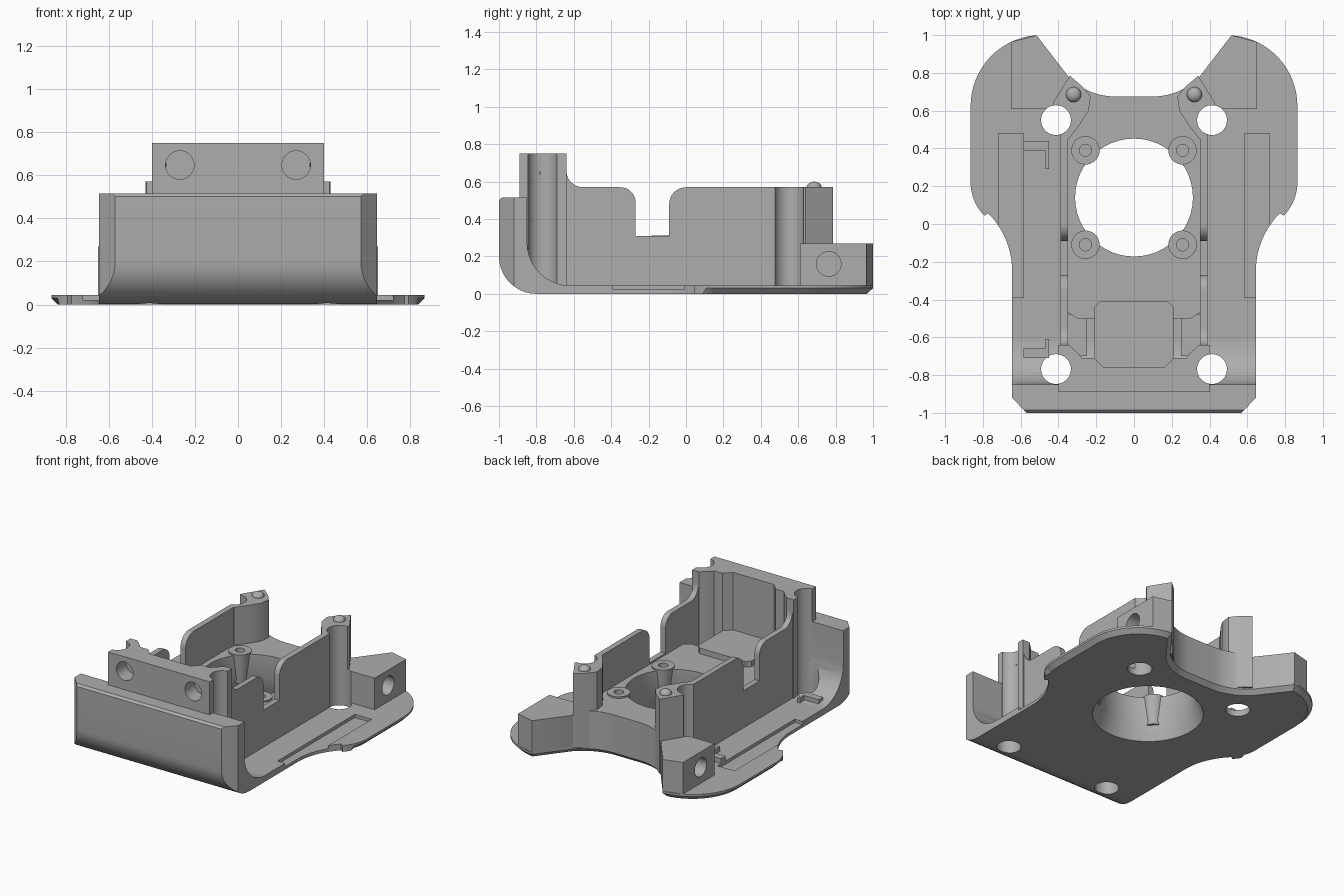
import bpy, bmesh, math
from mathutils import Vector

cube = bpy.data.objects.get("Cube")
if cube:
    bpy.data.objects.remove(cube, do_unlink=True)

grey = bpy.data.materials.new("plain grey")
grey.use_nodes = True
COLOUR = (0.42, 0.42, 0.42, 1)
grey.diffuse_color = COLOUR
grey.node_tree.nodes["Principled BSDF"].inputs["Base Color"].default_value = COLOUR
parts, cutters = [], []


def arc(cx, cy, r, a0, a1, n=10):
    angles = [math.radians(a0 + (a1 - a0) * i / n) for i in range(n + 1)]
    return [(cx + r * math.cos(a), cy + r * math.sin(a)) for a in angles]


def both(half):
    """Close a right-hand half outline with its mirror image."""
    return half + [(-x, y) for x, y in reversed(half)]


def flip(points, s):
    return [(s * x, y) for x, y in points]


def finish(name, bm, cutter):
    bmesh.ops.recalc_face_normals(bm, faces=bm.faces)
    mesh = bpy.data.meshes.new(name)
    bm.to_mesh(mesh)
    bm.free()
    mesh.materials.append(grey)
    ob = bpy.data.objects.new(name, mesh)
    bpy.context.collection.objects.link(ob)
    ob.hide_render = cutter
    (cutters if cutter else parts).append(ob)
    return ob


def prism(name, outline, lo, hi, axis="z", cutter=False, chamfer=0):
    """Extrude an outline: (x, y) along z, (y, z) along x, or (x, z) along y."""
    place = {"z": lambda a, b, c: (a, b, c),
             "x": lambda a, b, c: (c, a, b),
             "y": lambda a, b, c: (a, c, b)}[axis]
    bm = bmesh.new()
    low = [bm.verts.new(place(a, b, lo)) for a, b in outline]
    high = [bm.verts.new(place(a, b, hi)) for a, b in outline]
    base = bm.faces.new(low)
    bm.faces.new(high)
    for i in range(len(low)):
        j = (i + 1) % len(low)
        bm.faces.new((low[i], low[j], high[j], high[i]))
    if chamfer:
        bmesh.ops.recalc_face_normals(bm, faces=bm.faces)
        rim = [e for e in base.edges if sum(v.co.y for v in e.verts) > 0.2]
        bmesh.ops.bevel(bm, geom=rim, offset=chamfer, segments=1, affect="EDGES")
    return finish(name, bm, cutter)


def cone(name, x, y, lo, hi, r1, r2, cutter=False):
    bm = bmesh.new()
    bmesh.ops.create_cone(bm, cap_ends=True, segments=48, radius1=r1, radius2=r2,
                          depth=hi - lo)
    bmesh.ops.translate(bm, verts=bm.verts, vec=Vector((x, y, (lo + hi) / 2)))
    return finish(name, bm, cutter)


def rect(x0, y0, x1, y1):
    return [(x0, y0), (x1, y0), (x1, y1), (x0, y1)]


def circle(cx, cy, r):
    return arc(cx, cy, r, 0, 350, 35)


def carve(ob, tools, operation="DIFFERENCE"):
    for tool in tools:
        mod = ob.modifiers.new("cut", "BOOLEAN")
        mod.operation, mod.solver, mod.object = operation, "EXACT", tool
    graph = bpy.context.evaluated_depsgraph_get()
    mesh = bpy.data.meshes.new_from_object(ob.evaluated_get(graph))
    ob.modifiers.clear()
    ob.data = mesh


# Base plate with wide rounded ears and a concave back edge
back_arc = arc(0.1, 1.02, 0.345, -45, -90)
half = ([(0.645, -0.7)] + arc(1.08, -0.25, 0.435, 180, 135)
        + arc(0.615, 0.22, 0.25, -45, 0) + arc(0.49, 0.625, 0.375, 0, 86, 16) + back_arc)
plate = prism("base_plate", both(half), 0, 0.045, chamfer=0.03)

# Upturned front wall with chamfered corners
profile = ([(-0.85, 0.515), (-0.985, 0.515), (-1, 0.5)] + arc(-0.8, 0.2, 0.2, 180, 270)
           + [(-0.62, 0)] + arc(-0.62, 0.275, 0.23, 270, 180))
front_wall = prism("front_wall", profile, -0.8, 0.8, "x")
limit = prism("front_limit", both([(0.56, -1.01), (0.645, -0.92), (0.645, -0.5)]),
              -0.1, 1, cutter=True)
carve(front_wall, [limit], "INTERSECT")
# Join the wall's flat foot to the plate
foot = prism("front_foot", rect(-0.645, -0.72, 0.645, -0.6), 0, 0.045)

# Raised floor around the fan opening
floor = prism("fan_floor", both([(0.3, -0.5), (0.36, -0.46), (0.38, -0.4), (0.38, 0.6)]
                                + back_arc), 0.04, 0.3)

# Front mounting block, and the raised pad that sits in its recess
block = prism("front_block", rect(-0.4, -0.89, 0.4, -0.71), 0.04, 0.75)
pad_shape = both([(0.16, -0.76), (0.21, -0.71), (0.21, -0.44), (0.18, -0.41)])
pad = prism("raised_pad", pad_shape, 0.02, 0.34)

# Side walls with a stepped top and a notch
wall_shape = ([(-0.71, 0.04), (-0.71, 0.75), (-0.64, 0.75)]
              + arc(-0.55, 0.66, 0.09, 180, 270) + arc(-0.35, 0.49, 0.08, 90, 0)
              + [(-0.27, 0.31), (-0.09, 0.31)] + arc(0, 0.48, 0.09, 180, 90)
              + [(0.5, 0.57), (0.5, 0.04)])
pillar_shape = [(0.34, 0.785), (0.43, 0.64), (0.39, 0.55), (0.39, 0.45), (0.345, 0.45),
                (0.285, 0.53), (0.24, 0.6), (0.23, 0.675), (0.27, 0.725)]
ear_shape = [(0.3, 0.61), (0.65, 0.61), (0.65, 0.964), (0.516, 0.999), (0.344, 0.776)]
post_shape = [(0.4, -0.72), (0.4, -0.64), (0.345, -0.64), (0.29, -0.69), (0.27, -0.72)]

walls, pillars, ears, posts, bosses = [], [], [], [], []
for s, side in ((1, "left"), (-1, "right")):
    walls.append(prism(side + "_wall", wall_shape, s * 0.35, s * 0.39, "x"))
    pillars.append(prism(side + "_back_pillar", flip(pillar_shape, s), 0.04, 0.57))
    ears.append(prism(side + "_ear_block", flip(ear_shape, s), 0.04, 0.27))
    posts.append(prism(side + "_front_post", flip(post_shape, s), 0.04, 0.75))
    # Low ledge beside the pad
    prism(side + "_ledge", flip(rect(0.25, -0.7, 0.37, -0.48), s), 0.04, 0.12)
    # Domed locating pin
    bm = bmesh.new()
    bmesh.ops.create_uvsphere(bm, u_segments=24, v_segments=12, radius=0.04)
    bmesh.ops.scale(bm, verts=bm.verts, vec=Vector((1, 1, 0.75)))
    bmesh.ops.translate(bm, verts=bm.verts, vec=Vector((s * 0.32, 0.685, 0.57)))
    finish(side + "_locating_pin", bm, False)
    # Screw bosses around the fan opening
    for y in (-0.11, 0.39):
        bosses.append(cone(side + "_screw_boss", s * 0.257, y, 0.1, 0.312, 0.055, 0.075))

# Small L-shaped hooks on one side of the plate
for y, d in ((0.42, 1), (-0.68, -1)):
    prism("hook_bar", rect(-0.585, y - 0.03, -0.45, y + 0.02), 0.04, 0.08)
    prism("hook_tip", rect(-0.47, y - d * 0.03, -0.45, y - d * 0.03 + 0.1 * -d * d * d), 0.04, 0.08) \
        if d > 0 else prism("hook_tip", rect(-0.47, y, -0.45, y + 0.07), 0.04, 0.08)

# Cutters
bolts = [prism("bolt_cutter", circle(s * 0.413, y, 0.079), -0.2, 1.2, cutter=True)
         for s in (1, -1) for y in (0.55, -0.768)]
funnel = cone("funnel_cutter", 0, 0.14, -0.01, 0.13, 0.362, 0.312, True)
bore = cone("bore_cutter", 0, 0.14, 0.1, 0.5, 0.312, 0.312, True)
recess = prism("recess_cutter", pad_shape, 0.02, 1, cutter=True)
grooves = [prism("groove_cutter", flip(rect(0.585, -0.39, 0.718, 0.48), s), 0.022, 0.2,
                 cutter=True) for s in (1, -1)]
front_holes = [prism("front_hole_cutter", circle(s * 0.27, 0.647, 0.066), -1, -0.78, "y",
                     cutter=True) for s in (1, -1)]
ear_holes = [prism("ear_hole_cutter", circle(0.763, 0.16, 0.066), s * 0.54, s * 0.8, "x",
                   cutter=True) for s in (1, -1)]
screws = [cone("screw_cutter", s * 0.257, y, 0.17, 0.5, 0.032, 0.032, True)
          for s in (1, -1) for y in (-0.11, 0.39)]

carve(plate, bolts + grooves + [funnel])
carve(front_wall, bolts)
carve(foot, bolts)
carve(floor, bolts + [funnel, bore] + screws)
carve(block, bolts + front_holes + [recess])
for i in range(2):
    for ob in (walls[i], pillars[i], posts[i]):
        carve(ob, bolts)
    carve(ears[i], bolts + [ear_holes[i]])
for ob in bosses:
    carve(ob, screws)
for ob in cutters:
    bpy.data.objects.remove(ob, do_unlink=True)

# Smooth the round faces and keep the edges crisp
bpy.ops.object.select_all(action="DESELECT")
for ob in parts:
    ob.select_set(True)
bpy.context.view_layer.objects.active = parts[0]
bpy.ops.object.shade_smooth_by_angle(angle=math.radians(30))
